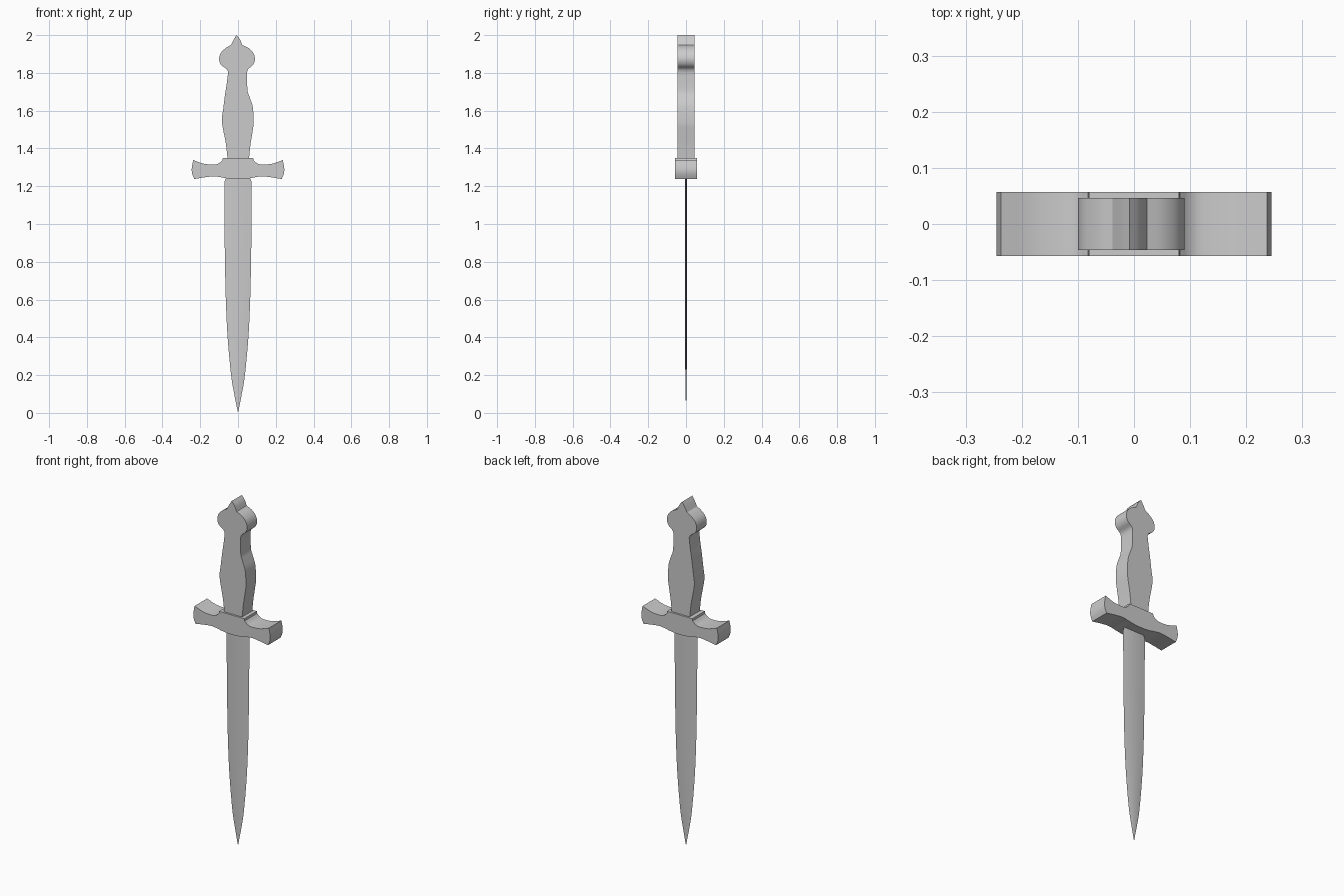
import bpy, bmesh
from mathutils import Vector

if "Cube" in bpy.data.objects:
    bpy.data.objects.remove(bpy.data.objects["Cube"])


def smooth_run(pts, steps=4):
    """Catmull-Rom curve through points, sharp at both ends."""
    p = [Vector(q) for q in pts]
    if len(p) < 3:
        return p
    p = [2 * p[0] - p[1]] + p + [2 * p[-1] - p[-2]]
    out = []
    for a, b, c, d in zip(p, p[1:], p[2:], p[3:]):
        for i in range(steps):
            t = i / steps
            out.append(0.5 * (2 * b + (c - a) * t + (2 * a - 5 * b + 4 * c - d) * t ** 2
                              + (3 * b - a - 3 * c + d) * t ** 3))
    return out + [p[-2]]


def outline(runs):
    """Join runs into one closed outline without doubled points."""
    pts = []
    for run in runs:
        for q in smooth_run(run):
            if not pts or (q - pts[-1]).length > 1e-4:
                pts.append(q)
    if (pts[0] - pts[-1]).length < 1e-4:
        pts.pop()
    return pts


def finish(bm, name):
    bmesh.ops.recalc_face_normals(bm, faces=bm.faces)
    mesh = bpy.data.meshes.new(name)
    bm.to_mesh(mesh)
    bm.free()
    obj = bpy.data.objects.new(name, mesh)
    bpy.context.collection.objects.link(obj)
    bpy.ops.object.select_all(action='DESELECT')
    obj.select_set(True)
    bpy.context.view_layer.objects.active = obj
    bpy.ops.object.shade_smooth_by_angle(angle=0.6)
    return obj


def slab(name, runs, half):
    """Extrude an x-z outline through y from -half to +half."""
    bm = bmesh.new()
    face = bm.faces.new([bm.verts.new((q.x, -half, q.y)) for q in outline(runs)])
    ext = bmesh.ops.extrude_face_region(bm, geom=[face])
    bmesh.ops.translate(bm, vec=(0, 2 * half, 0),
                        verts=[v for v in ext['geom'] if isinstance(v, bmesh.types.BMVert)])
    return finish(bm, name)


def mirrored(run):
    return [(-x, z) for x, z in reversed(run)]


# Grip and pommel, slightly asymmetric carved outline
slab("grip_and_pommel", [
    [(-0.055, 1.345), (-0.065, 1.43), (-0.085, 1.54), (-0.078, 1.61), (-0.068, 1.69),
     (-0.06, 1.74), (-0.052, 1.805)],
    [(-0.052, 1.805), (-0.062, 1.822), (-0.09, 1.843), (-0.10, 1.873), (-0.09, 1.907),
     (-0.064, 1.932), (-0.038, 1.947)],
    [(-0.038, 1.947), (-0.022, 1.978), (-0.008, 2.0)],
    [(-0.008, 2.0), (0.01, 1.978), (0.023, 1.947)],
    [(0.023, 1.947), (0.055, 1.932), (0.08, 1.907), (0.09, 1.873), (0.08, 1.843),
     (0.056, 1.822), (0.048, 1.805)],
    [(0.048, 1.805), (0.05, 1.71), (0.062, 1.67), (0.078, 1.62), (0.083, 1.54),
     (0.077, 1.49), (0.066, 1.42), (0.058, 1.345)],
], 0.046)

# Crossguard with flared ends and raised centre block
top = [(-0.237, 1.338), (-0.18, 1.319), (-0.125, 1.315), (-0.10, 1.322), (-0.082, 1.338)]
end = [(-0.231, 1.238), (-0.242, 1.265), (-0.245, 1.293), (-0.237, 1.338)]
bottom = [(0.0, 1.237), (-0.05, 1.24), (-0.12, 1.252), (-0.17, 1.248), (-0.231, 1.238)]
slab("crossguard", [
    bottom, end, top, [(-0.082, 1.338), (-0.08, 1.35)], [(0.08, 1.35), (0.082, 1.338)],
    mirrored(top), mirrored(end), mirrored(bottom),
], 0.057)

# Thin lens-section blade lofted from the tip upward
edge = smooth_run([(0.0, 0.0), (0.02, 0.1), (0.0365, 0.2), (0.055, 0.4), (0.0645, 0.6),
                   (0.069, 0.8), (0.0715, 1.0), (0.072, 1.22)])
edge += [Vector((0.068, 1.235)), Vector((0.062, 1.245))]
section = [(-1, 0), (-0.6, -0.6), (0, -1), (0.6, -0.6), (1, 0), (0.6, 0.6), (0, 1), (-0.6, 0.6)]
bm = bmesh.new()
tip = bm.verts.new((0, 0, 0))
rings = []
for q in edge[1:]:
    half = 0.005 * min(1, q.x / 0.05)
    rings.append([bm.verts.new((q.x * u, half * v, q.y)) for u, v in section])
n = len(section)
for i in range(n):
    j = (i + 1) % n
    bm.faces.new((tip, rings[0][j], rings[0][i]))
    for lo, hi in zip(rings, rings[1:]):
        bm.faces.new((lo[i], lo[j], hi[j], hi[i]))
bm.faces.new(rings[-1])
finish(bm, "blade")
